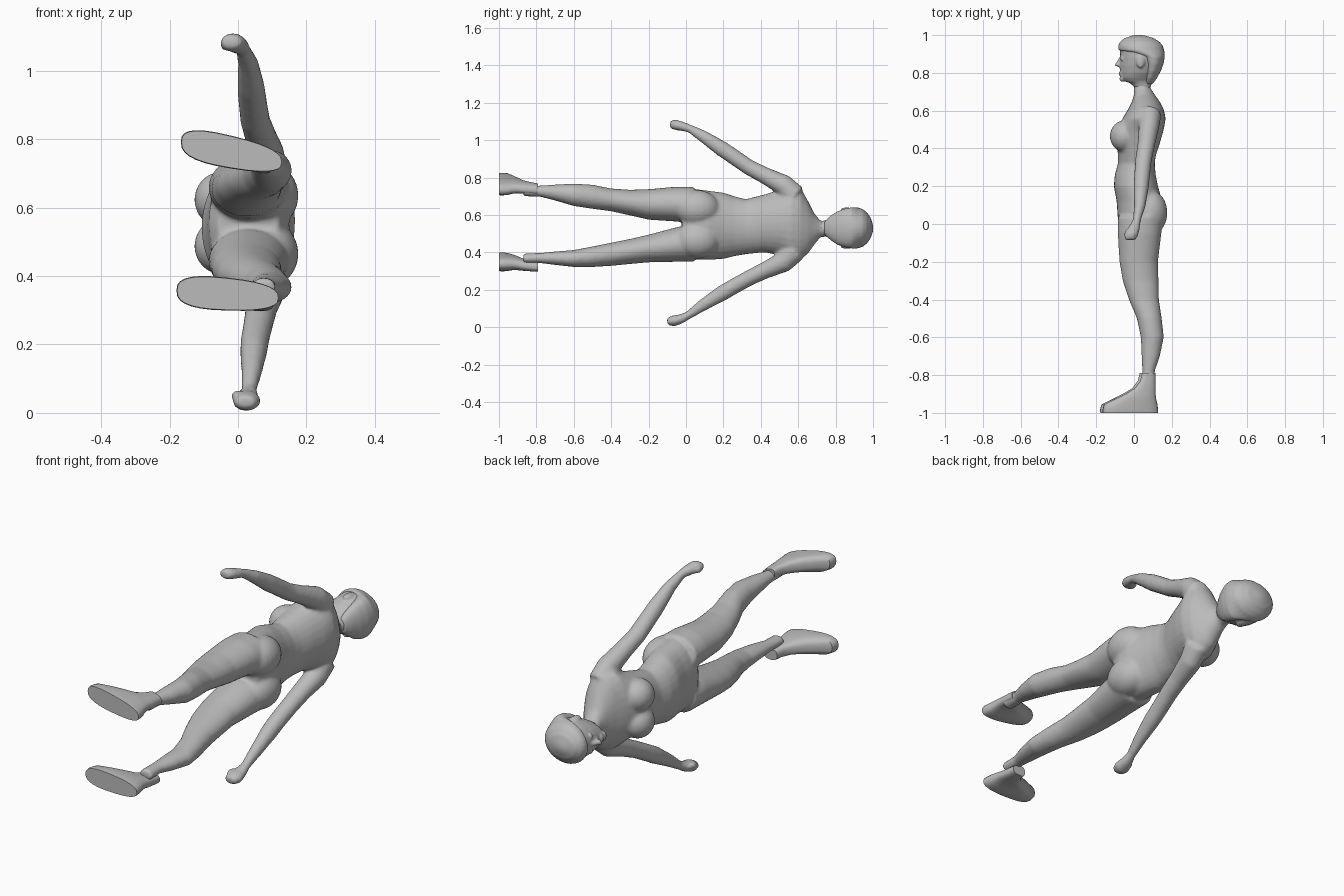
import bpy, bmesh, math
from mathutils import Vector, Matrix

cube = bpy.data.objects.get("Cube")
if cube:
    bpy.data.objects.remove(cube)

grey = bpy.data.materials.new("plain grey")
grey.use_nodes = True
grey.diffuse_color = (0.5, 0.5, 0.5, 1)
grey.node_tree.nodes["Principled BSDF"].inputs["Base Color"].default_value = (0.5, 0.5, 0.5, 1)


def skin(bm, rings):
    """Bridge closed rings of points and cap both ends."""
    loops = [[bm.verts.new(p) for p in r] for r in rings]
    n = len(loops[0])
    for a, b in zip(loops, loops[1:]):
        for i in range(n):
            j = (i + 1) % n
            bm.faces.new((a[i], a[j], b[j], b[i]))
    bm.faces.new(loops[0])
    bm.faces.new(loops[-1][::-1])


def loft(bm, sections, power=1.0, lean=0.0, taper=0.0, n=28):
    """Oval sections (y, x min, x max, z min, z max) stacked along the body."""
    rings = []
    for y, x0, x1, z0, z1 in sections:
        ring = []
        for i in range(n):
            a = math.tau * i / n
            c, s = math.cos(a), math.sin(a)
            c = math.copysign(abs(c) ** power, c)
            s = math.copysign(abs(s) ** power, s)
            dx = (x1 - x0) / 2 * c
            z = (z0 + z1) / 2 + (z1 - z0) / 2 * s * (1 - taper * c) + lean * dx
            ring.append(((x0 + x1) / 2 + dx, y, z))
        rings.append(ring)
    skin(bm, rings)


def limb(bm, points, n=16):
    """Tube through (x, y, z, radius in x, radius across)."""
    rings = []
    for k, (x, y, z, rx, rt) in enumerate(points):
        p, q = points[max(k - 1, 0)], points[min(k + 1, len(points) - 1)]
        d = Vector((0, q[1] - p[1], q[2] - p[2])).normalized()
        across = Vector((0, -d.z, d.y))
        rings.append([Vector((x + rx * math.cos(math.tau * i / n), y, z))
                      + across * rt * math.sin(math.tau * i / n) for i in range(n)])
    skin(bm, rings)


def ball(bm, centre, radii):
    m = Matrix.Translation(centre) @ Matrix.Diagonal((*radii, 1))
    bmesh.ops.create_uvsphere(bm, u_segments=24, v_segments=14, radius=1, matrix=m)


def finish(name, bm, voxel=0.0, smooth=0, angle=60):
    bmesh.ops.recalc_face_normals(bm, faces=bm.faces)
    me = bpy.data.meshes.new(name)
    bm.to_mesh(me)
    bm.free()
    ob = bpy.data.objects.new(name, me)
    bpy.context.collection.objects.link(ob)
    me.materials.append(grey)
    bpy.ops.object.select_all(action='DESELECT')
    ob.select_set(True)
    bpy.context.view_layer.objects.active = ob
    if voxel:
        # Fuse overlapping shapes into one surface
        r = ob.modifiers.new("fuse", 'REMESH')
        r.mode, r.voxel_size = 'VOXEL', voxel
        s = ob.modifiers.new("soften", 'SMOOTH')
        s.factor, s.iterations = 0.5, smooth
        for m in ("fuse", "soften"):
            bpy.ops.object.modifier_apply(modifier=m)
    bpy.ops.object.shade_smooth_by_angle(angle=math.radians(angle))
    return ob


# Body: torso, legs and arms fused together
body = bmesh.new()
loft(body, [
    (-.02, -.06, .12, .43, .67), (.02, -.085, .14, .375, .73), (.06, -.088, .15, .36, .738),
    (.12, -.092, .15, .36, .73), (.20, -.107, .127, .365, .72), (.26, -.102, .115, .38, .70),
    (.32, -.085, .11, .39, .685), (.36, -.085, .115, .395, .695), (.42, -.09, .135, .40, .71),
    (.50, -.09, .158, .385, .735), (.56, -.06, .168, .355, .77), (.61, -.03, .157, .36, .75),
    (.65, -.01, .135, .39, .68), (.685, 0, .11, .44, .61), (.72, -.002, .087, .483, .568),
    (.77, -.002, .088, .483, .568)])
for side in (-1, 1):
    ball(body, (-.048, .465, .555 + side * .068), (.08, .085, .082))     # bust
    ball(body, (.085, .06, .55 + side * .085), (.092, .12, .098))        # seat

# Legs: y, front x, back x, inner and outer z
depth = [(.04, -.085, .15), (-.05, -.086, .145), (-.2, -.077, .127), (-.3, -.06, .13),
         (-.4, -.027, .132), (-.5, .015, .147), (-.6, .036, .158), (-.7, .04, .137),
         (-.78, .044, .11), (-.87, .04, .11)]
left_z = [(.56, .75), (.565, .752), (.575, .738), (.598, .735), (.62, .742), (.633, .762),
          (.648, .768), (.677, .763), (.698, .757), (.70, .757)]
right_z = [(.35, .54), (.35, .535), (.347, .495), (.338, .472), (.328, .452), (.322, .432),
           (.322, .413), (.333, .405), (.343, .397), (.34, .395)]
for widths in (left_z, right_z):
    loft(body, [d + w for d, w in zip(depth, widths)])

# Arms with loosely closed hands
limb(body, [(.085, .58, .70, .06, .065), (.08, .52, .762, .055, .056), (.065, .42, .812, .047, .045),
            (.05, .335, .856, .044, .042), (.042, .25, .915, .042, .042), (.038, .19, .955, .04, .042),
            (.03, .09, 1.022, .03, .032), (.015, .02, 1.062, .022, .022), (.0, -.02, 1.074, .032, .025),
            (-.015, -.06, 1.083, .038, .028), (-.02, -.085, 1.085, .028, .02)])
limb(body, [(.085, .58, .41, .06, .065), (.08, .52, .348, .055, .056), (.068, .42, .303, .047, .045),
            (.06, .335, .262, .044, .042), (.05, .25, .215, .042, .042), (.046, .19, .18, .04, .042),
            (.04, .09, .118, .03, .032), (.032, .015, .066, .022, .022), (.028, -.025, .045, .034, .025),
            (.025, -.065, .034, .042, .03), (.022, -.1, .03, .03, .02)])
ball(body, (-.035, -.055, 1.075), (.018, .03, .016))
ball(body, (-.002, -.05, .05), (.018, .03, .016))
finish("body", body, .009, 5)

# Head with face features
head = bmesh.new()
loft(head, [
    (.715, .01, .085, .49, .565), (.745, -.02, .095, .485, .572), (.757, -.055, .1, .482, .578),
    (.775, -.07, .112, .468, .592), (.80, -.072, .13, .452, .608), (.84, -.075, .15, .437, .623),
    (.88, -.073, .158, .428, .632), (.92, -.074, .157, .428, .632), (.95, -.066, .143, .438, .622),
    (.975, -.045, .11, .462, .598), (.99, -.01, .075, .492, .568)])
limb(head, [(-.068, .885, .531, .008, .01), (-.08, .855, .531, .014, .012),
            (-.088, .84, .531, .016, .016), (-.07, .83, .531, .01, .012)])
ball(head, (-.068, .80, .53), (.013, .008, .024))
ball(head, (-.068, .79, .53), (.012, .007, .022))
ball(head, (-.062, .768, .53), (.015, .016, .026))
for side in (-1, 1):
    ball(head, (-.062, .875, .53 + side * .038), (.012, .01, .016))
    ball(head, (.035, .86, .53 + side * .099), (.022, .035, .011))
finish("head", head, .006, 3)

# Hair: full over the crown, drawn back behind the ears
hair = bmesh.new()
loft(hair, [
    (.74, .06, .098, .495, .565), (.77, .055, .12, .468, .595), (.81, .055, .142, .44, .62),
    (.85, .05, .157, .427, .635), (.885, .03, .163, .421, .641), (.905, -.04, .163, .42, .642),
    (.92, -.082, .16, .422, .64), (.945, -.084, .152, .43, .632), (.965, -.074, .135, .446, .616),
    (.985, -.048, .102, .472, .59), (.997, -.01, .06, .503, .557), (1.001, .01, .04, .52, .54)])
finish("hair", hair, .006, 3)

# Shoes with flat soles, wider at the toe
for name, toe, heel, z, lean in (("left_shoe", -.167, .128, .762, -.2),
                                 ("right_shoe", -.18, .118, .347, -.07)):
    shoe = bmesh.new()
    loft(shoe, [
        (-1.0, toe + .002, heel, z - .046, z + .046), (-.985, toe, heel, z - .048, z + .048),
        (-.955, toe + .008, heel - .004, z - .046, z + .046),
        (-.93, toe + .06, heel - .01, z - .042, z + .04),
        (-.90, toe + .12, heel - .014, z - .042, z + .03),
        (-.87, toe + .17, heel - .014, z - .045, z + .018),
        (-.83, toe + .20, heel - .014, z - .048, z + .01),
        (-.79, toe + .21, heel - .014, z - .05, z + .003)], .75, lean, .12)
    finish(name, shoe, angle=40)
